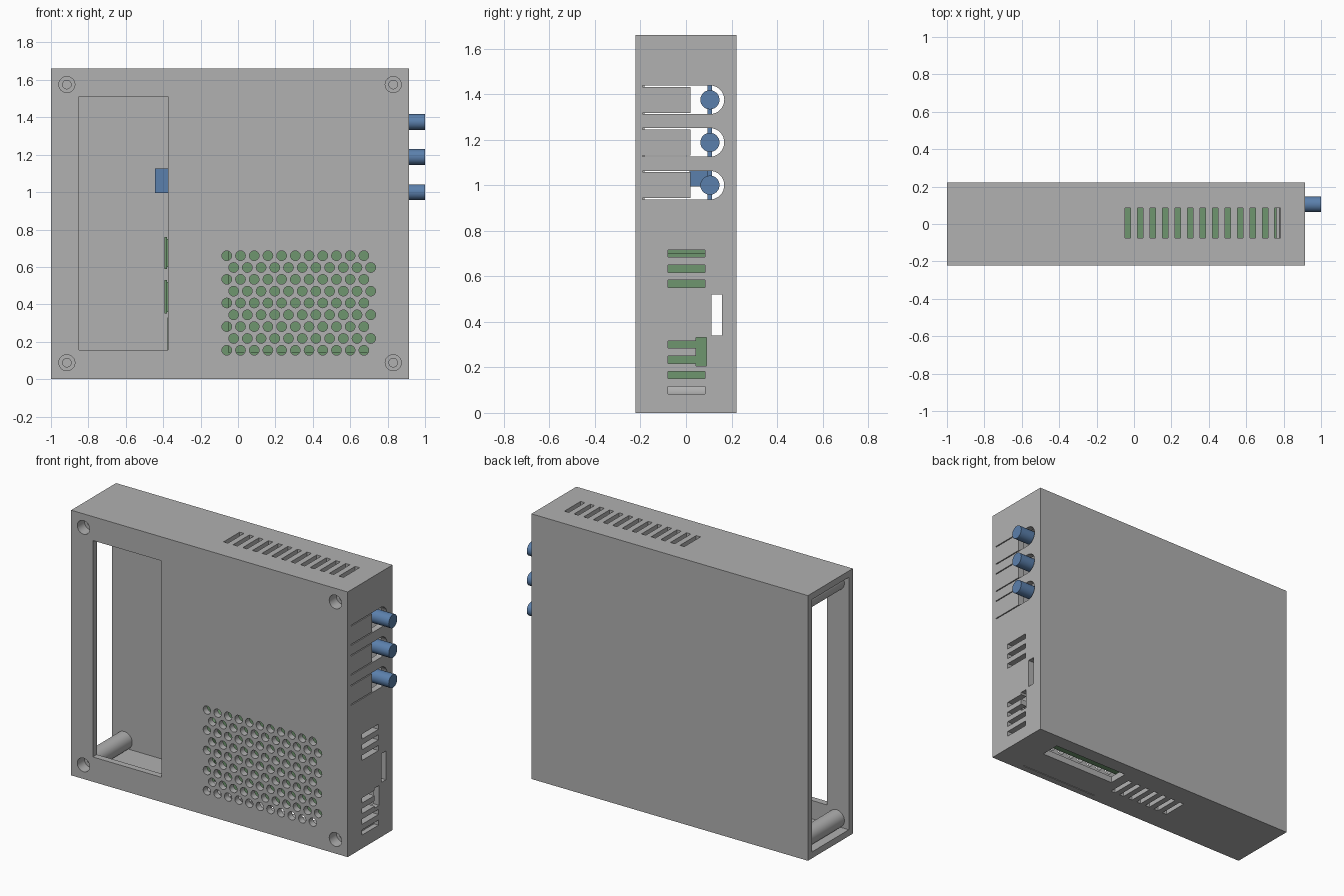
import bpy, bmesh, math

cube = bpy.data.objects.get("Cube")
if cube:
    bpy.data.objects.remove(cube, do_unlink=True)


def material(name, rgb):
    m = bpy.data.materials.new(name)
    m.diffuse_color = (*rgb, 1)
    m.use_nodes = True
    m.node_tree.nodes["Principled BSDF"].inputs["Base Color"].default_value = (*rgb, 1)
    return m


GREY = material("case grey", (0.44, 0.44, 0.44))
GREEN = material("board green", (0.156, 0.305, 0.156))
BLUE = material("control blue", (0.105, 0.216, 0.413))

PLACE = {
    "x": lambda u, v, d: (d, u, v),
    "y": lambda u, v, d: (u, d, v),
    "z": lambda u, v, d: (u, v, d),
}


def prism(bm, outline, axis, a, b):
    """Extrude a 2D outline along an axis from a to b."""
    low = [bm.verts.new(PLACE[axis](u, v, a)) for u, v in outline]
    high = [bm.verts.new(PLACE[axis](u, v, b)) for u, v in outline]
    bm.faces.new(low)
    bm.faces.new(high[::-1])
    n = len(low)
    for i in range(n):
        j = (i + 1) % n
        bm.faces.new((low[i], high[i], high[j], low[j]))


def rect(u0, u1, v0, v1):
    return [(u0, v0), (u1, v0), (u1, v1), (u0, v1)]


def circle(u, v, r, n=24):
    return [(u + r * math.cos(math.tau * i / n), v + r * math.sin(math.tau * i / n))
            for i in range(n)]


def make(name, parts, mat, smooth=False):
    """Build one object out of a list of prisms."""
    bm = bmesh.new()
    for part in parts:
        prism(bm, *part)
    bmesh.ops.recalc_face_normals(bm, faces=bm.faces)
    mesh = bpy.data.meshes.new(name)
    bm.to_mesh(mesh)
    bm.free()
    mesh.materials.append(mat)
    ob = bpy.data.objects.new(name, mesh)
    bpy.context.collection.objects.link(ob)
    if smooth:
        shade(ob)
    return ob


def activate(ob):
    bpy.ops.object.select_all(action="DESELECT")
    ob.select_set(True)
    bpy.context.view_layer.objects.active = ob


def shade(ob):
    activate(ob)
    bpy.ops.object.shade_smooth_by_angle(angle=math.radians(30))


def cut(ob, parts):
    """Subtract a list of prisms from an object."""
    cutter = make("cutter", parts, GREY)
    cutter.hide_render = True
    mod = ob.modifiers.new("cut", "BOOLEAN")
    mod.operation, mod.solver, mod.object = "DIFFERENCE", "EXACT", cutter
    activate(ob)
    bpy.ops.object.modifier_apply(modifier=mod.name)
    bpy.data.objects.remove(cutter, do_unlink=True)


X0, X1, Y, H, T = -1.0, 0.915, 0.222, 1.66, 0.04
PITCH = 0.0667
SCREWS = [(x, z) for x in (-0.915, 0.83) for z in (0.088, 1.575)]
BUTTONS = [1.0, 1.188, 1.375]

# Hollow case, open on its right end
case = make("case", [(rect(X0, X1, -Y, Y), "z", 0, H)], GREY)
cut(case, [(rect(X0 - 0.1, X1 - T, -Y + T, Y - T), "z", T, H - T)])

# Front: window and staggered speaker holes
holes = [(rect(-0.85, -0.375, 0.155, 1.51), "y", -0.3, -0.15)]
for row in range(9):
    for col in range(11):
        x = -0.06 + col * 0.0733 + (row % 2) * 0.0367
        holes.append((circle(x, 0.66 - row * 0.0632, 0.026, 16), "y", -0.3, -0.15))
cut(case, holes)

# Top and bottom: vents, port opening and narrow slit
vents = []
for i in range(13):
    x = -0.033 + i * PITCH
    vents.append((rect(x - 0.015, x + 0.015, -0.075, 0.085), "z", H - 0.07, H + 0.1))
for i in range(7):
    x = 0.1 - i * PITCH
    vents.append((rect(x - 0.015, x + 0.015, -0.075, 0.085), "z", -0.1, 0.07))
vents.append((rect(0.18, 0.71, 0.005, 0.13), "z", -0.1, 0.07))
vents.append((rect(0.16, 0.71, -0.181, -0.176), "z", -0.1, 0.07))
cut(case, vents)

# Left end: vents, card slot and flexible button tongues
side = [(rect(0.112, 0.157, 0.34, 0.52), "x", 0.85, 1.0)]
for i in (0, 1, 2, 3, 7, 8, 9):
    z = 0.1 + i * PITCH
    side.append((rect(-0.08, 0.083, z - 0.016, z + 0.016), "x", 0.85, 1.0))
for z in BUTTONS:
    r, s = 0.063, 0.057
    arc = [(0.105 + r * math.cos(a), z + r * math.sin(a))
           for a in (math.pi * (0.5 - i / 16) for i in range(17))]
    tongue = [(-0.19, z - r), (-0.19, z - s), (0.02, z - s),
              (0.02, z + s), (-0.19, z + s), (-0.19, z + r)]
    side.append((arc + tongue, "x", 0.85, 1.0))
cut(case, side)
cut(case, [(rect(0.045, 0.09, 0.205, 0.33), "x", 0.85, 1.0)])

# Screw posts, with stepped screw holes through the front
posts = make("screw_posts", [(circle(x, z, 0.055, 32), "y", -Y + T - 0.01, Y - T + 0.01)
                             for x, z in SCREWS], GREY)
for radius, depth in ((0.043, 0.07), (0.023, 0.3)):
    bores = [(circle(x, z, radius), "y", -0.3, -Y + depth) for x, z in SCREWS]
    cut(case, bores)
    cut(posts, bores)
shade(case)
shade(posts)

# Main circuit board with its component stack and end sockets
make("main_board", [(rect(-0.35, 0.765, 0.07, 0.8), "y", 0.088, 0.107)], GREEN)
make("component_stack", [(rect(-0.05, 0.762, 0.14, 0.7), "y", -0.09, 0.088)], GREEN)
make("end_sockets", [
    (rect(-0.376, -0.1, 0.15, 0.33), "y", -0.09, 0.088),
    (rect(-0.38, -0.1, 0.36, 0.52), "y", -0.11, 0.088),
    (rect(-0.392, -0.38, 0.35, 0.53), "y", -0.12, 0.088),
    (rect(-0.38, -0.1, 0.6, 0.75), "y", -0.11, 0.088),
    (rect(-0.392, -0.38, 0.59, 0.76), "y", -0.12, 0.088)], GREEN)

# Control board with its jack and push buttons
make("control_board", [(rect(-0.37, 0.8, 0.92, 1.46), "y", 0.095, 0.115)], BLUE)
make("jack", [(rect(-0.443, -0.25, 0.995, 1.125), "y", 0.015, 0.095)], BLUE)
make("buttons", [(circle(0.105, z, 0.042, 32), "x", 0.8, 1.0) for z in BUTTONS], BLUE, True)
